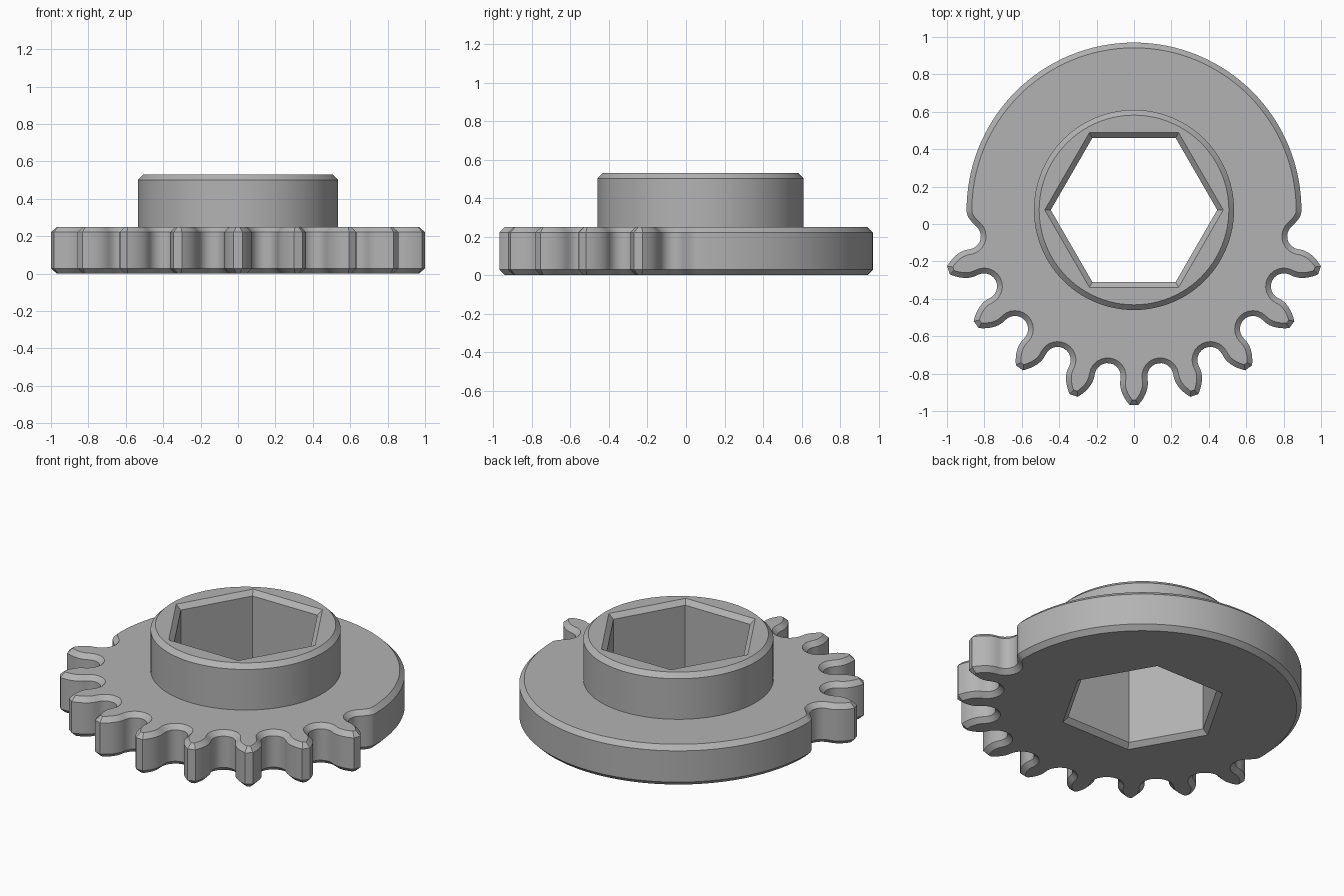
import bpy, bmesh
from math import sin, cos, pi, radians, hypot

if "Cube" in bpy.data.objects:
    bpy.data.objects.remove(bpy.data.objects["Cube"])

CENTRE_Y = 0.075
PITCH = radians(18)
TIP_R, DISC_R, SEAT_PITCH_R, SEAT_R = 1.043, 0.895, 0.90, 0.07
HUB_R, BORE_R = 0.535, 0.445
PLATE_TOP, HUB_TOP, CHAMFER = 0.25, 0.53, 0.028


def place(p, t):
    """Turn a (sideways, radial) point by angle t, measured from the front."""
    u, v = p
    return (u * cos(t) + v * sin(t), u * sin(t) - v * cos(t))


def bezier(a, b, c, n):
    return [tuple((1 - s) ** 2 * a[i] + 2 * s * (1 - s) * b[i] + s * s * c[i] for i in (0, 1))
            for s in [k / n for k in range(n + 1)]]


def seat(start, end, n):
    """Rounded root between two teeth."""
    angles = [radians(start + (end - start) * k / n) for k in range(n + 1)]
    return [(SEAT_R * cos(a), SEAT_PITCH_R + SEAT_R * sin(a)) for a in angles]


def plate_outline():
    """Right half from the front tooth round to the back, then mirrored."""
    root = (0.0717, 0.90)
    flank = bezier((0.023, TIP_R), (0.086, 0.97), root, 8)[:-1]
    half = []
    for k in range(5):
        t = k * PITCH
        if k:
            half += [place((-u, v), t) for u, v in reversed(flank)]
        half += [place(p, t) for p in flank]
        if k < 4:
            half += [place(p, t + PITCH / 2) for p in seat(180, 360, 12)]
    # last root runs out into the plain disc
    t = 4.5 * PITCH
    half += [place(p, t) for p in seat(180, 310, 9)]
    a = radians(8.5)
    rise = bezier((0.045, 0.846), (0.098, 0.890), (DISC_R * sin(a), DISC_R * cos(a)), 6)
    half += [place(p, t) for p in rise[1:]]
    start = t + a
    half += [place((0, DISC_R), start + (pi - start) * k / 32) for k in range(1, 33)]
    return half + [(-x, y) for x, y in reversed(half[:-1])]


def inset(points, d):
    """Offset a closed anticlockwise outline inwards with mitred corners."""
    out = []
    for i, (x, y) in enumerate(points):
        px, py = points[i - 1]
        qx, qy = points[(i + 1) % len(points)]
        la, lb = hypot(x - px, y - py), hypot(qx - x, qy - y)
        ax, ay = (y - py) / la, (px - x) / la
        bx, by = (qy - y) / lb, (x - qx) / lb
        m = d / (1 + ax * bx + ay * by)
        out.append((x - (ax + bx) * m, y - (ay + by) * m))
    return out


def polygon(r, n):
    return [(r * cos(2 * pi * k / n), r * sin(2 * pi * k / n)) for k in range(n)]


bm = bmesh.new()


def ring(points, z):
    return [bm.verts.new((x, y + CENTRE_Y, z)) for x, y in points]


def wall(rings):
    for a, b in zip(rings, rings[1:]):
        for i in range(len(a)):
            j = (i + 1) % len(a)
            bm.faces.new((a[i], a[j], b[j], b[i]))


def flat_between(outer, inner):
    edges = []
    for loop in (outer, inner):
        for i, v in enumerate(loop):
            w = loop[(i + 1) % len(loop)]
            edges.append(bm.edges.get((v, w)) or bm.edges.new((v, w)))
    bmesh.ops.triangle_fill(bm, edges=edges, use_beauty=True)


# toothed plate rim
outline = plate_outline()
small = inset(outline, CHAMFER)
rim = [ring(small, 0), ring(outline, CHAMFER),
       ring(outline, PLATE_TOP - CHAMFER), ring(small, PLATE_TOP)]
wall(rim)

# raised hub
circle = polygon(HUB_R, 96)
hub = [ring(circle, PLATE_TOP), ring(circle, HUB_TOP - CHAMFER),
       ring(inset(circle, CHAMFER), HUB_TOP)]
wall(hub)

# hexagonal bore, chamfered at both ends
hexagon = polygon(BORE_R, 6)
wide = inset(hexagon, -CHAMFER)
bore = [ring(wide, 0), ring(hexagon, CHAMFER),
        ring(hexagon, HUB_TOP - CHAMFER), ring(wide, HUB_TOP)]
wall(bore)

# flat faces: underside, plate top, hub top
flat_between(rim[0], bore[0])
flat_between(rim[-1], hub[0])
flat_between(hub[-1], bore[-1])
bmesh.ops.recalc_face_normals(bm, faces=bm.faces)

mesh = bpy.data.meshes.new("toothed_hub_wheel")
bm.to_mesh(mesh)
bm.free()
wheel = bpy.data.objects.new("toothed_hub_wheel", mesh)
bpy.context.collection.objects.link(wheel)

# single plain grey material
grey = bpy.data.materials.new("plain_grey")
grey.use_nodes = True
colour = (0.45, 0.45, 0.45, 1)
grey.diffuse_color = colour
grey.node_tree.nodes["Principled BSDF"].inputs["Base Color"].default_value = colour
mesh.materials.append(grey)

bpy.ops.object.select_all(action="DESELECT")
wheel.select_set(True)
bpy.context.view_layer.objects.active = wheel
bpy.ops.object.shade_smooth_by_angle(angle=radians(30))
